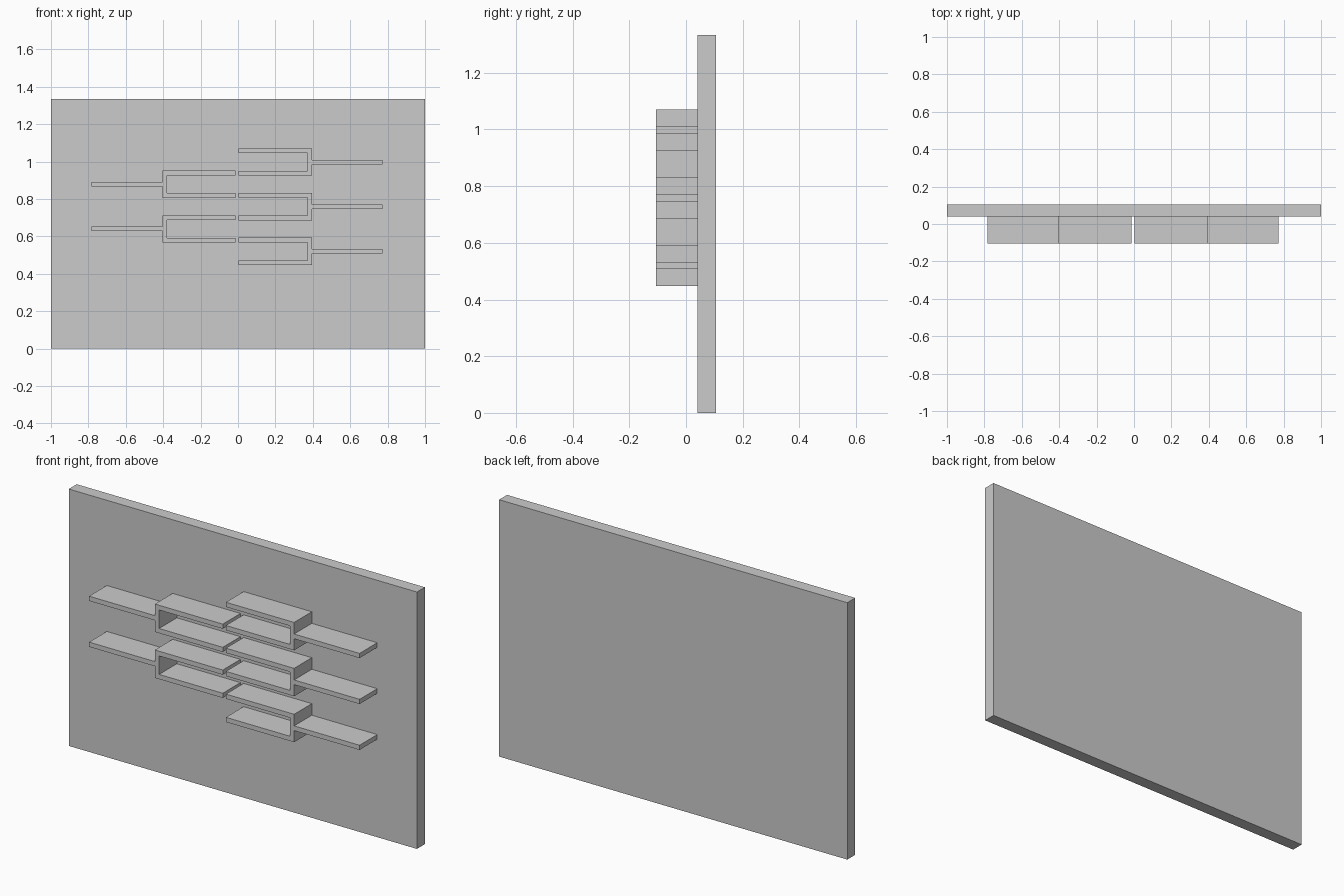
import bpy, bmesh

if "Cube" in bpy.data.objects:
    bpy.data.objects.remove(bpy.data.objects["Cube"])

T = 0.0245            # shelf board thickness
H = 0.145             # height of one fork
PITCH = 0.2385        # vertical spacing between forks
Y0, Y1, Y2 = -0.105, 0.04, 0.105   # shelf front, panel front, panel back


def extrude_profile(name, pts, y_front, y_back):
    """Solid made by pushing an x/z outline along y."""
    bm = bmesh.new()
    face = bm.faces.new([bm.verts.new((x, y_front, z)) for x, z in pts])
    ext = bmesh.ops.extrude_face_region(bm, geom=[face])
    new = [v for v in ext["geom"] if isinstance(v, bmesh.types.BMVert)]
    bmesh.ops.translate(bm, verts=new, vec=(0, y_back - y_front, 0))
    bmesh.ops.recalc_face_normals(bm, faces=bm.faces)
    mesh = bpy.data.meshes.new(name)
    bm.to_mesh(mesh)
    bm.free()
    obj = bpy.data.objects.new(name, mesh)
    bpy.context.collection.objects.link(obj)
    return obj


def fork_shelf(name, tip, back, end, zc):
    """Two-pronged shelf with a single stem, open towards the tip."""
    s = 1 if end > tip else -1
    inner = back - s * T
    h, t = H / 2, T / 2
    half = [(end, t), (back, t), (back, h), (tip, h), (tip, h - T), (inner, h - T)]
    pts = half + [(x, -z) for x, z in reversed(half)]
    return extrude_profile(name, [(x, z + zc) for x, z in pts], Y0, Y1)


# Back panel
extrude_profile("back_panel", [(-1, 0), (1, 0), (1, 1.334), (-1, 1.334)], Y1, Y2)

# Right-hand shelves
for i in range(3):
    fork_shelf(f"right_shelf_{i + 1}", 0.004, 0.396, 0.772, 0.9975 - i * PITCH)

# Left-hand shelves, staggered by half a pitch
for i in range(2):
    fork_shelf(f"left_shelf_{i + 1}", -0.014, -0.404, -0.782, 0.879 - i * PITCH)
